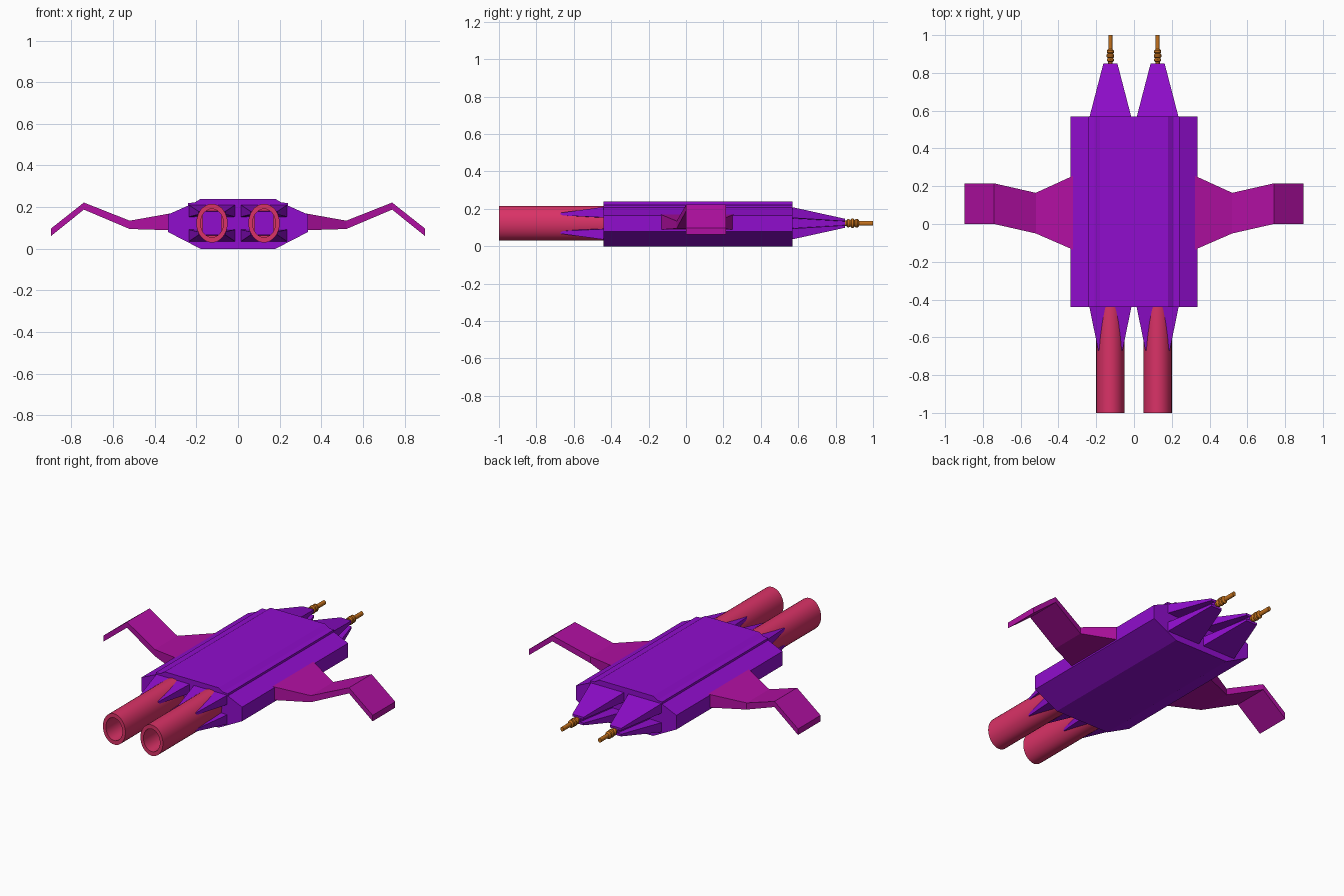
import bpy, bmesh, math

if "Cube" in bpy.data.objects:
    bpy.data.objects.remove(bpy.data.objects["Cube"])


def material(name, color):
    m = bpy.data.materials.new(name)
    m.diffuse_color = (*color, 1)
    m.use_nodes = True
    m.node_tree.nodes["Principled BSDF"].inputs["Base Color"].default_value = m.diffuse_color
    return m


PURPLE = material("purple", (0.28, 0.004, 0.61))
MAGENTA = material("magenta", (0.44, 0.005, 0.36))
CRIMSON = material("crimson", (0.70, 0.032, 0.135))
ORANGE = material("orange", (0.56, 0.17, 0.013))
POD_X, POD_Z = 0.125, 0.123


def loft(name, rings, mat, smooth=False):
    """Skin a list of equal-length point rings and cap both ends."""
    bm = bmesh.new()
    vs = [[bm.verts.new(p) for p in r] for r in rings]
    n = len(rings[0])
    for a, b in zip(vs, vs[1:]):
        for i in range(n):
            j = (i + 1) % n
            bm.faces.new((a[i], a[j], b[j], b[i]))
    bm.faces.new(vs[0])
    bm.faces.new(vs[-1])
    bmesh.ops.recalc_face_normals(bm, faces=bm.faces)
    mesh = bpy.data.meshes.new(name)
    bm.to_mesh(mesh)
    bm.free()
    mesh.materials.append(mat)
    ob = bpy.data.objects.new(name, mesh)
    bpy.context.collection.objects.link(ob)
    if smooth:
        bpy.ops.object.select_all(action='DESELECT')
        bpy.context.view_layer.objects.active = ob
        ob.select_set(True)
        bpy.ops.object.shade_smooth_by_angle(angle=math.radians(35))
    return ob


def lathe(name, x, profile, sides, mat):
    """Slightly tall ellipse rings along y; profile holds (y, radius in x)."""
    rings = []
    for y, r in profile:
        angles = [2 * math.pi * i / sides for i in range(sides)]
        rings.append([(x + r * math.cos(a), y, POD_Z + 1.24 * r * math.sin(a)) for a in angles])
    return loft(name, rings, mat, True)


def claw_ring(x, y, outer, inner):
    """Square section with a notch in the middle of each side."""
    (ox, oz), (ix, iz) = outer, inner
    quad = [(ox, iz), (ox, oz), (ix, oz), (ix * 0.9, iz)]
    pts = [quad[0], quad[1], quad[2], quad[3]]
    pts += [(-px, pz) for px, pz in reversed(pts)]
    pts = [pts[3], *pts[0:3], *pts[5:8], pts[4]]
    # walk: right prong, then left prong, then the lower half mirrored
    right = [(ix * 0.9, iz * 0.9), (ox, iz), (ox, oz), (ix, oz)]
    left = [(-px, pz) for px, pz in reversed(right)]
    top = right + left
    low = [(-px, -pz) for px, pz in top]
    return [(x + px, y, POD_Z + pz) for px, pz in top + low]


# Hull: one profile extruded along y, with a stepped deck edge
half = [(0.18, 0), (0.335, 0.08), (0.335, 0.165), (0.24, 0.207),
        (0.24, 0.22), (0.208, 0.222), (0.18, 0.24)]
section = half + [(-x, z) for x, z in reversed(half)]
loft("hull", [[(x, y, z) for x, z in section] for y in (-0.44, 0.57)], PURPLE)

for s, side in ((-1, "left"), (1, "right")):
    # Bent wing: stations of x, rear y, front y, bottom z, top z
    stations = [(0.29, -0.15, 0.27, 0.088, 0.176), (0.52, -0.05, 0.165, 0.095, 0.135),
                (0.74, 0, 0.215, 0.188, 0.222), (0.897, 0, 0.215, 0.062, 0.098)]
    loft(side + "_wing", [[(s * x, a, lo), (s * x, b, lo), (s * x, b, hi), (s * x, a, hi)]
                          for x, a, b, lo, hi in stations], MAGENTA)

    px = s * POD_X
    # Hollow engine tube
    lathe(side + "_engine", px, [(-0.40, 0.075), (-1.0, 0.075), (-1.0, 0.055), (-0.65, 0.055)],
          32, CRIMSON)

    # Notched claws holding the gun in front and the engine behind
    base = ((0.115, 0.09), (0.04, 0.03))
    loft(side + "_gun_claw", [claw_ring(px, 0.55, *base),
                              claw_ring(px, 0.85, (0.037, 0.024), (0.015, 0.011))], PURPLE)
    loft(side + "_engine_claw", [claw_ring(px, -0.42, *base),
                                 claw_ring(px, -0.67, (0.064, 0.056), (0.05, 0.042))], PURPLE)

    # Ringed gun barrel
    barrel = [(0.84, 0.012), (0.858, 0.012), (0.864, 0.018), (0.872, 0.018), (0.878, 0.014),
              (0.884, 0.02), (0.896, 0.02), (0.902, 0.014), (0.908, 0.019), (0.918, 0.019),
              (0.926, 0.011), (1.0, 0.011)]
    lathe(side + "_gun", px, barrel, 14, ORANGE)
